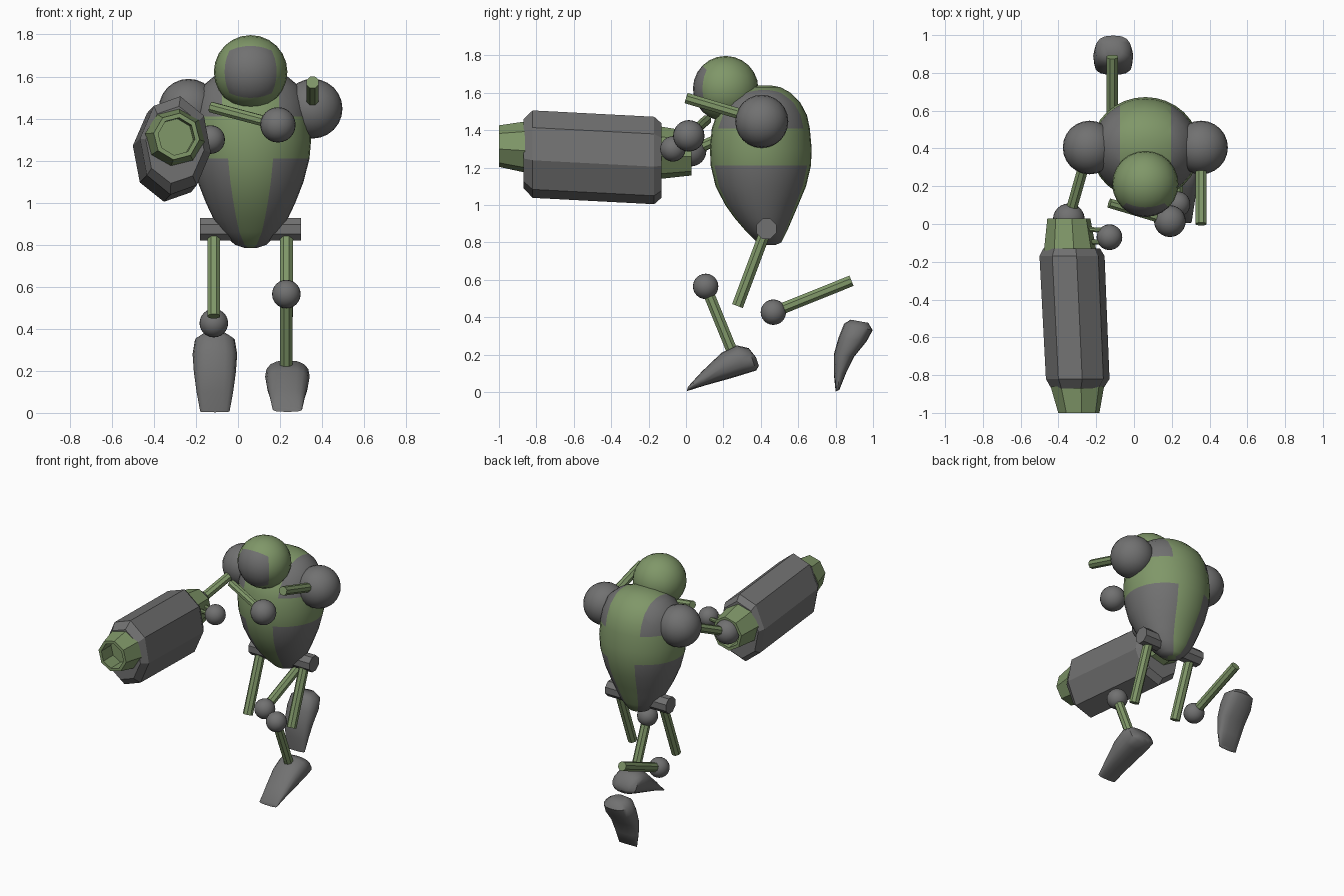
import bpy, bmesh, math
from mathutils import Vector

if "Cube" in bpy.data.objects:
    bpy.data.objects.remove(bpy.data.objects["Cube"])


def material(name, rgb):
    m = bpy.data.materials.new(name)
    m.diffuse_color = (*rgb, 1)
    m.use_nodes = True
    m.node_tree.nodes["Principled BSDF"].inputs["Base Color"].default_value = m.diffuse_color
    return m


GREY = material("grey metal", (0.165, 0.165, 0.165))
GREEN = material("green metal", (0.215, 0.31, 0.14))


def finish(name, bm, mats, smooth=None):
    """Turn a bmesh into an object; smooth is the sharp-edge angle in degrees."""
    bmesh.ops.recalc_face_normals(bm, faces=bm.faces)
    me = bpy.data.meshes.new(name)
    bm.to_mesh(me)
    bm.free()
    for m in mats:
        me.materials.append(m)
    if smooth:
        me.shade_smooth()
        me.set_sharp_from_angle(angle=math.radians(smooth))
    ob = bpy.data.objects.new(name, me)
    bpy.context.collection.objects.link(ob)
    return ob


def skin(rings):
    """Bridge a list of point rings and cap both ends."""
    bm = bmesh.new()
    loops = [[bm.verts.new(p) for p in r] for r in rings]
    n = len(loops[0])
    for a, b in zip(loops, loops[1:]):
        for i in range(n):
            j = (i + 1) % n
            bm.faces.new((a[i], a[j], b[j], b[i]))
    bm.faces.new(loops[0])
    bm.faces.new(loops[-1])
    return bm


def ball(name, centre, r, mat=GREY, face=None):
    """Rounded-cube ball; face is an optional material for its front side."""
    bm = bmesh.new()
    bmesh.ops.create_cube(bm, size=2)
    if face:
        for f in bm.faces:
            f.material_index = 1 if f.calc_center_median().y < -0.5 else 0
    bmesh.ops.subdivide_edges(bm, edges=bm.edges, cuts=5, use_grid_fill=True)
    for v in bm.verts:
        p = Vector([math.tan(c * math.pi / 4) for c in v.co])
        v.co = Vector(centre) + p.normalized() * r
    return finish(name, bm, [mat, face] if face else [mat], 60)


def rod(name, a, b, r, mat=GREEN, sides=8):
    a, b = Vector(a), Vector(b)
    q = (b - a).to_track_quat('Z', 'Y')
    circle = [q @ Vector((r * math.cos(t), r * math.sin(t), 0))
              for t in [(i + 0.5) * math.tau / sides for i in range(sides)]]
    return finish(name, skin([[p + c for c in circle] for p in (a, b)]), [mat])


def octagons(name, stations, mat):
    """Eight-sided tube along y from (y, x, z, half width, half height)."""
    rings = []
    for y, x, z, rx, rz in stations:
        ang = [math.radians(82 + 45 * i) for i in range(8)]
        rings.append([(x + rx * math.cos(t), y, z + rz * math.sin(t)) for t in ang])
    return finish(name, skin(rings), [mat])


CX = 0.06   # centre line of the torso

# Torso: (z, centre y, half width, half depth)
profile = [(0.785, 0.45, 0.03, 0.025), (0.80, 0.445, 0.075, 0.065),
           (0.86, 0.43, 0.14, 0.11), (0.93, 0.415, 0.18, 0.155),
           (1.0, 0.405, 0.213, 0.195), (1.1, 0.40, 0.252, 0.242),
           (1.21, 0.40, 0.28, 0.268), (1.30, 0.40, 0.288, 0.272),
           (1.41, 0.40, 0.28, 0.262), (1.48, 0.405, 0.266, 0.242),
           (1.55, 0.41, 0.235, 0.20), (1.60, 0.415, 0.175, 0.145),
           (1.63, 0.42, 0.10, 0.085), (1.64, 0.42, 0.03, 0.03)]
SEG = 32
bm = skin([[(CX + rx * math.sin(i * math.tau / SEG),
             cy - ry * math.cos(i * math.tau / SEG), z) for i in range(SEG)]
           for z, cy, rx, ry in profile])
# Grey lower flanks, leaving a green stripe in front and behind
for k, f in enumerate(bm.faces):
    i = k % SEG
    if f.calc_center_median().z < 1.21 and (2 <= i < 14 or 18 <= i < 30):
        f.material_index = 1
# Grey shoulder patches, cut along two vertical planes
for side in (-1, 1):
    upper = [f for f in bm.faces if f.calc_center_median().z > 1.41]
    geom = set(upper)
    for f in upper:
        geom.update(f.edges)
        geom.update(f.verts)
    bmesh.ops.bisect_plane(bm, geom=list(geom), dist=1e-5,
                           plane_co=(CX + side * 0.135, 0, 0), plane_no=(1, 0, 0))
for f in bm.faces:
    c = f.calc_center_median()
    if c.z > 1.41 and abs(c.x - CX) > 0.135:
        f.material_index = 1
finish("torso", bm, [GREEN, GREY], 60)

# Head with grey face plate
ball("head", (CX, 0.212, 1.622), 0.175, GREEN, GREY)

# Shoulders
for side, label in ((-1, "left"), (1, "right")):
    ball(label + "_shoulder", (CX + side * 0.295, 0.405, 1.447), 0.142)

# Right arm
rod("right_upper_arm", (0.355, 0.38, 1.46), (0.355, 0.0, 1.572), 0.031)
ball("right_elbow", (0.19, 0.015, 1.37), 0.084)
rod("right_forearm", (0.19, 0.015, 1.37), (-0.13, 0.11, 1.455), 0.027)

# Left arm
rod("left_upper_arm", (-0.24, 0.40, 1.45), (-0.345, 0.03, 1.29), 0.031)
ball("left_elbow", (-0.345, 0.025, 1.29), 0.084)
ball("left_hand", (-0.13, -0.07, 1.30), 0.068)
for i, y in enumerate((-0.035, -0.10)):
    rod(f"cannon_handle_{i + 1}", (-0.30, y + 0.01, 1.31), (-0.13, y, 1.31), 0.014)

# Arm cannon
octagons("cannon_body", [(-0.87, -0.30, 1.275, 0.14, 0.185),
                         (-0.82, -0.298, 1.272, 0.17, 0.236),
                         (-0.17, -0.328, 1.238, 0.174, 0.236),
                         (-0.13, -0.33, 1.238, 0.152, 0.20)], GREY)
octagons("cannon_muzzle", [(-0.86, -0.30, 1.31, 0.143, 0.138),
                           (-1.0, -0.292, 1.315, 0.11, 0.112),
                           (-1.0, -0.292, 1.315, 0.088, 0.09),
                           (-0.88, -0.30, 1.31, 0.088, 0.09)], GREEN)
octagons("cannon_socket", [(-0.14, -0.338, 1.28, 0.14, 0.142),
                           (0.03, -0.345, 1.275, 0.115, 0.118),
                           (0.03, -0.345, 1.275, 0.095, 0.097),
                           (-0.10, -0.338, 1.28, 0.095, 0.097)], GREEN)

# Hips and thighs
rod("hip_bar", (-0.18, 0.43, 0.873), (0.30, 0.43, 0.873), 0.058, GREY)
for x, label in ((-0.115, "left"), (0.23, "right")):
    rod(label + "_thigh", (x, 0.43, 0.873), (x, 0.275, 0.46), 0.033)

# Knees and shins
ball("right_knee", (0.23, 0.105, 0.565), 0.068)
rod("right_shin", (0.23, 0.105, 0.565), (0.23, 0.25, 0.21), 0.032)
ball("left_knee", (-0.115, 0.467, 0.427), 0.068)
rod("left_shin", (-0.115, 0.467, 0.427), (-0.115, 0.885, 0.595), 0.032)


def foot(name, cx, stations):
    """Rounded sections between a sole point and a top point, toe to heel."""
    rings = []
    for y0, z0, y1, z1, hw in stations:
        ring = []
        for i in range(16):
            t = i * math.tau / 16
            c, s = math.cos(t), math.sin(t)
            u = math.copysign(abs(c) ** 0.8, c)
            w = 0.5 + 0.5 * math.copysign(abs(s) ** 0.8, s)
            ring.append((cx + hw * u, y0 + (y1 - y0) * w, z0 + (z1 - z0) * w))
        rings.append(ring)
    finish(name, skin(rings), [GREY], 50)


# Feet, the left one kicked up behind
foot("right_foot", 0.235, [(0.005, 0.005, 0.01, 0.028, 0.07),
                           (0.10, 0.035, 0.085, 0.11, 0.083),
                           (0.22, 0.068, 0.19, 0.21, 0.1),
                           (0.31, 0.095, 0.27, 0.25, 0.106),
                           (0.375, 0.115, 0.335, 0.235, 0.095),
                           (0.39, 0.14, 0.375, 0.185, 0.05)])
foot("left_foot", -0.11, [(0.80, 0.003, 0.82, 0.012, 0.07),
                          (0.79, 0.10, 0.855, 0.10, 0.087),
                          (0.79, 0.20, 0.90, 0.19, 0.1),
                          (0.815, 0.29, 0.965, 0.27, 0.106),
                          (0.845, 0.365, 0.998, 0.33, 0.095),
                          (0.88, 0.387, 0.975, 0.37, 0.05)])
